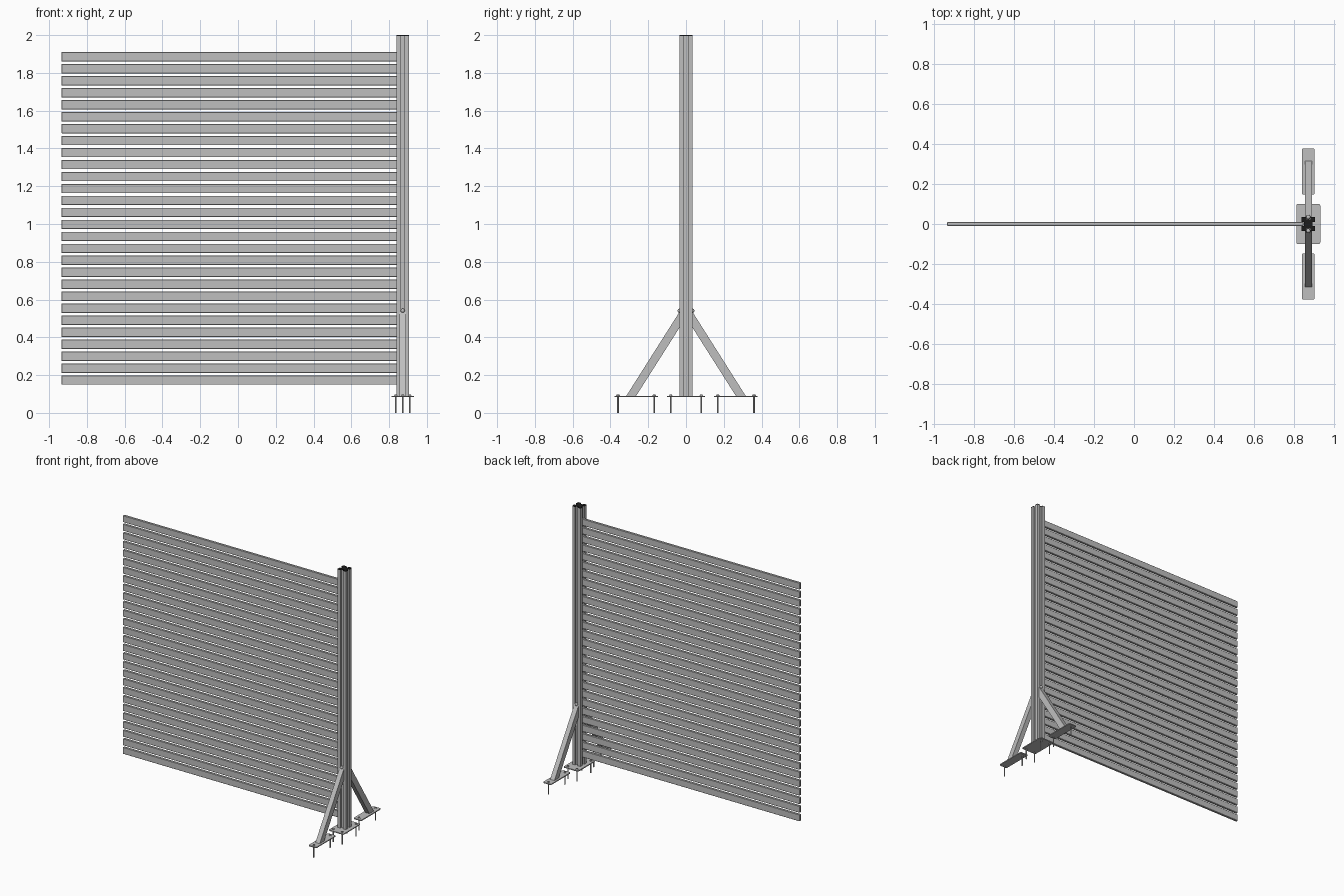
import bpy, bmesh, math
from mathutils import Vector

old = bpy.data.objects.get("Cube")
if old:
    bpy.data.objects.remove(old)


def material(name, value):
    m = bpy.data.materials.new(name)
    m.use_nodes = True
    colour = (value, value, value, 1)
    m.diffuse_color = colour
    m.node_tree.nodes["Principled BSDF"].inputs["Base Color"].default_value = colour
    return m


GREY = material("light grey metal", 0.52)
BLACK = material("black cap", 0.012)
POST_X = 0.872
PLATE_TOP = 0.09


def finish(name, bm, mat, smooth=False):
    bmesh.ops.recalc_face_normals(bm, faces=bm.faces)
    mesh = bpy.data.meshes.new(name)
    bm.to_mesh(mesh)
    bm.free()
    mesh.materials.append(mat)
    obj = bpy.data.objects.new(name, mesh)
    bpy.context.collection.objects.link(obj)
    if smooth:
        bpy.ops.object.select_all(action='DESELECT')
        obj.select_set(True)
        bpy.context.view_layer.objects.active = obj
        bpy.ops.object.shade_smooth_by_angle(angle=math.radians(40))
    return obj


def prism(name, outline, offset, mat=GREY):
    """Extrude a closed outline of 3D points along an offset."""
    bm = bmesh.new()
    face = bm.faces.new([bm.verts.new(p) for p in outline])
    ext = bmesh.ops.extrude_face_region(bm, geom=[face])
    moved = [g for g in ext["geom"] if isinstance(g, bmesh.types.BMVert)]
    bmesh.ops.translate(bm, verts=moved, vec=Vector(offset))
    return finish(name, bm, mat)


def bevel(obj, width, segments=2):
    mod = obj.modifiers.new("edge rounding", 'BEVEL')
    mod.width = width
    mod.segments = segments
    mod.limit_method = 'ANGLE'


def cylinder(bm, x, y, z0, z1, radius, sides):
    made = bmesh.ops.create_cone(bm, cap_ends=True, segments=sides, radius1=radius,
                                 radius2=radius, depth=z1 - z0)
    bmesh.ops.translate(bm, verts=made["verts"], vec=(x, y, (z0 + z1) / 2))


# Square post section with a shallow groove on every side
half, slot, depth = 0.034, 0.010, 0.012
side = [(half, -half), (half, -slot), (half - depth, -slot),
        (half - depth, slot), (half, slot)]
section = []
for turn in range(4):
    c, s = round(math.cos(turn * math.pi / 2)), round(math.sin(turn * math.pi / 2))
    section += [(POST_X + x * c - y * s, x * s + y * c) for x, y in side]
prism("post", [(x, y, PLATE_TOP) for x, y in section], (0, 0, 1.905))
prism("post_cap", [(x, y, 1.995) for x, y in section], (0, 0, 0.005), BLACK)

# Horizontal slats held in the post groove
for i in range(28):
    z = 0.149 + i * 0.0634
    slat = prism(f"slat_{i + 1}", [(-0.935, -0.009, z), (-0.935, 0.009, z),
                                   (-0.935, 0.009, z + 0.049), (-0.935, -0.009, z + 0.049)],
                 (1.783, 0, 0))
    bevel(slat, 0.002, 1)


# Floor plates with rounded corners
def plate(name, hx, y0, y1):
    r = 0.008
    pts = []
    corners = [(POST_X + hx - r, y1 - r), (POST_X - hx + r, y1 - r),
               (POST_X - hx + r, y0 + r), (POST_X + hx - r, y0 + r)]
    for k, (x, y) in enumerate(corners):
        for step in range(4):
            a = (k + step / 3) * math.pi / 2
            pts.append((x + r * math.cos(a), y + r * math.sin(a), PLATE_TOP - 0.007))
    prism(name, pts, (0, 0, 0.007))


plate("post_base_plate", 0.06, -0.1, 0.1)
plate("front_foot_plate", 0.032, -0.378, -0.147)
plate("back_foot_plate", 0.032, 0.147, 0.378)

# Ground anchors: shank, washer and hexagonal head
spots = [(POST_X + sx * 0.037, sy * 0.081) for sx in (-1, 1) for sy in (-1, 1)]
spots += [(POST_X, sy * y) for sy in (-1, 1) for y in (0.169, 0.36)]
for i, (x, y) in enumerate(spots):
    bm = bmesh.new()
    cylinder(bm, x, y, 0, PLATE_TOP, 0.004, 12)
    cylinder(bm, x, y, PLATE_TOP, PLATE_TOP + 0.002, 0.010, 16)
    cylinder(bm, x, y, PLATE_TOP + 0.002, PLATE_TOP + 0.007, 0.007, 6)
    finish(f"anchor_bolt_{i + 1}", bm, GREY, smooth=True)

# Diagonal braces and the rounded fixings at their upper ends
for name, s in (("front", -1), ("back", 1)):
    x0, w = POST_X - 0.0175, 0.035
    prism(f"{name}_brace", [(x0, s * 0.316, PLATE_TOP), (x0, s * 0.264, PLATE_TOP),
                            (x0, s * 0.034, 0.452), (x0, s * 0.034, 0.535)], (w, 0, 0))
    bm = bmesh.new()
    bmesh.ops.create_uvsphere(bm, u_segments=16, v_segments=10, radius=0.011)
    bmesh.ops.translate(bm, verts=bm.verts, vec=(POST_X, s * 0.034, 0.541))
    finish(f"{name}_brace_fixing", bm, GREY, smooth=True)
